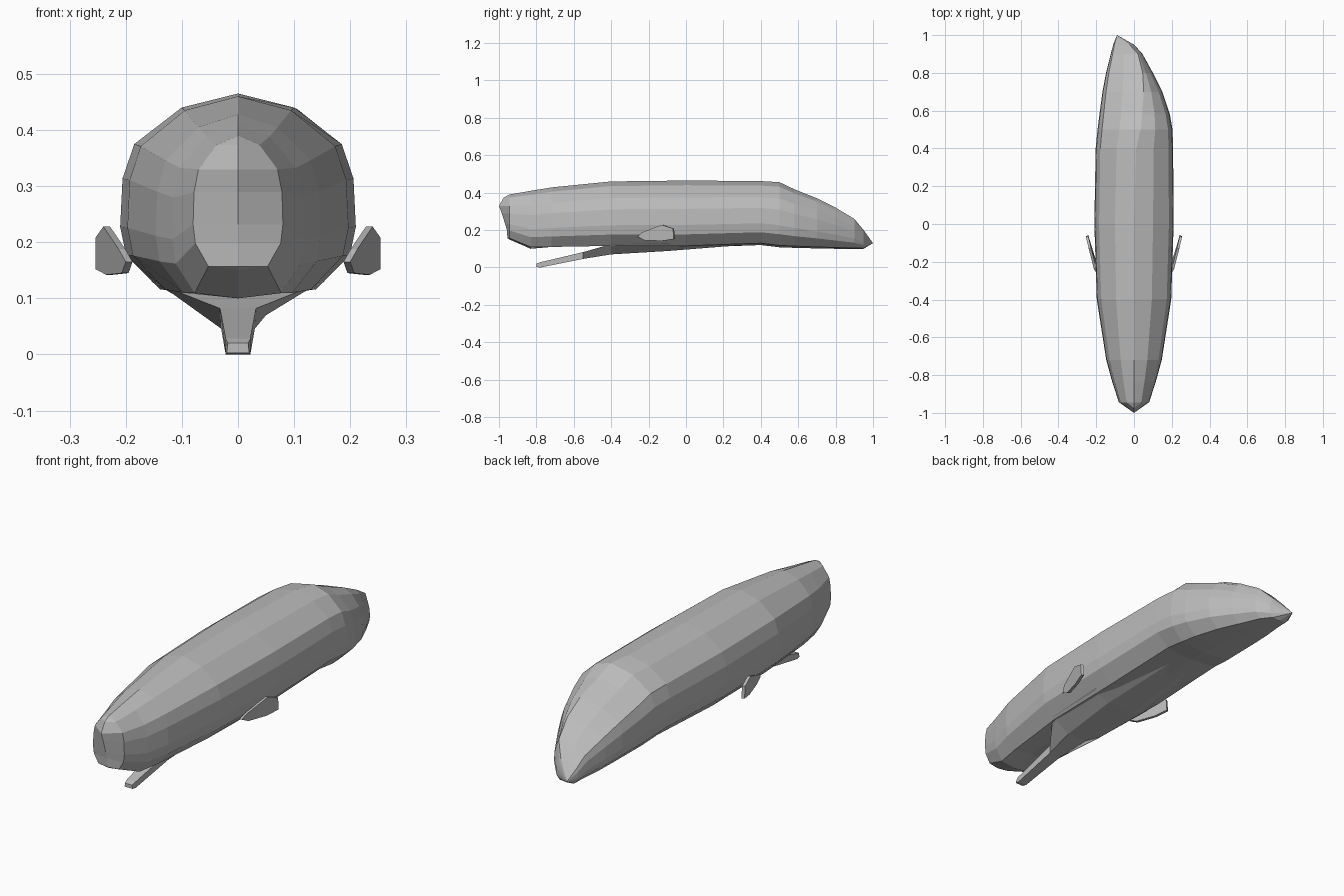
import bpy
import bmesh

if "Cube" in bpy.data.objects:
    bpy.data.objects.remove(bpy.data.objects["Cube"], do_unlink=True)

skin = bpy.data.materials.new("grey_skin")
skin.use_nodes = True
colour = (0.5, 0.5, 0.5, 1)
skin.diffuse_color = colour
skin.node_tree.nodes["Principled BSDF"].inputs["Base Color"].default_value = colour


def finish(bm, name):
    bmesh.ops.recalc_face_normals(bm, faces=bm.faces)
    mesh = bpy.data.meshes.new(name)
    bm.to_mesh(mesh)
    bm.free()
    mesh.materials.append(skin)
    obj = bpy.data.objects.new(name, mesh)
    bpy.context.collection.objects.link(obj)
    return obj


def bridge(bm, a, b):
    for i in range(len(a)):
        j = (i + 1) % len(a)
        bm.faces.new((a[i], a[j], b[j], b[i]))


# Body: half cross-section as (width, height) fractions from back ridge to belly
half = [(0, 1), (.48, .93), (.88, .75), (.98, .58), (1, .34), (.95, .2), (.66, .03), (0, 0)]
section = half + [(-u, v) for u, v in half[-2:0:-1]]

# Stations: y, right x, left x, belly z, back z, ridge shift, palate lift
stations = [
    (-.945, -.08, .08, .15, .39, 0, 0),
    (-.83, -.117, .117, .1, .41, 0, 0),
    (-.72, -.147, .147, .1, .428, 0, .03),
    (-.4, -.197, .197, .105, .46, 0, .02),
    (0, -.21, .21, .105, .465, 0, 0),
    (.4, -.203, .207, .12, .462, .01, 0),
    (.5, -.193, .204, .108, .456, .03, 0),
    (.58, -.183, .19, .105, .418, .04, 0),
    (.7, -.167, .15, .102, .37, .06, 0),
    (.8, -.148, .1, .1, .32, .07, 0),
    (.9, -.123, .045, .1, .26, .06, 0),
    (.95, -.11, .0, .1, .2, .03, 0),
]
bm = bmesh.new()
rings = []
for y, right, left, low, high, shift, lift in stations:
    mid, wide = (left + right) / 2, (left - right) / 2
    ring = []
    for u, v in section:
        x = mid + u * wide + (shift if v == 1 else shift * .4 if v > .9 else 0)
        z = low + v * (high - low) + (lift if v == 0 else 0)
        ring.append(bm.verts.new((x, y, z)))
    rings.append(ring)
for a, b in zip(rings, rings[1:]):
    bridge(bm, a, b)

# Tail tip
tip = bm.verts.new((-.09, 1, .13))
last = rings[-1]
for i in range(len(last)):
    bm.faces.new((last[i], last[(i + 1) % len(last)], tip))

# Blunt nose: a raised centre column joined to both sides of the first ring
first = rings[0]
count = len(first)
depth = [-.975, -1, -.985, -.967, -.957, -.955]
column = [first[0]]
for i, y in enumerate(depth, 1):
    column.append(bm.verts.new((0, y, first[i].co.z)))
column.append(first[7])
for i in range(7):
    for side in (1, -1):
        corners = [column[i], first[side * i % count],
                   first[side * (i + 1) % count], column[i + 1]]
        bm.faces.new(list(dict.fromkeys(corners)))
finish(bm, "body")

# Lower jaw and throat: y, top half width, bottom half width, top z, bottom z
jaw = [
    (-.8, .018, .02, .02, .003),
    (-.78, .022, .022, .028, 0),
    (-.55, .032, .03, .082, .046),
    (-.4, .14, .05, .125, .07),
    (-.1, .155, .07, .13, .088),
    (.33, .1, .05, .135, .122),
]
bm = bmesh.new()
rings = [[bm.verts.new((x, y, z)) for x, z in ((-t, hi), (t, hi), (b, lo), (-b, lo))]
         for y, t, b, hi, lo in jaw]
for a, b in zip(rings, rings[1:]):
    bridge(bm, a, b)
bm.faces.new(rings[0])
bm.faces.new(rings[-1])
finish(bm, "lower_jaw")

# Flippers: paddle outline with thickness, mirrored to the other side
outline = [(.2, -.26, .165), (.213, -.235, .188), (.24, -.13, .228),
           (.254, -.07, .208), (.254, -.065, .152), (.235, -.13, .142), (.207, -.22, .145)]
for side, name in ((1, "left_flipper"), (-1, "right_flipper")):
    bm = bmesh.new()
    outer = [bm.verts.new((side * x, y, z)) for x, y, z in outline]
    inner = [bm.verts.new((side * (x - .012), y + .006, z)) for x, y, z in outline]
    bridge(bm, outer, inner)
    bm.faces.new(outer)
    bm.faces.new(inner)
    finish(bm, name)
